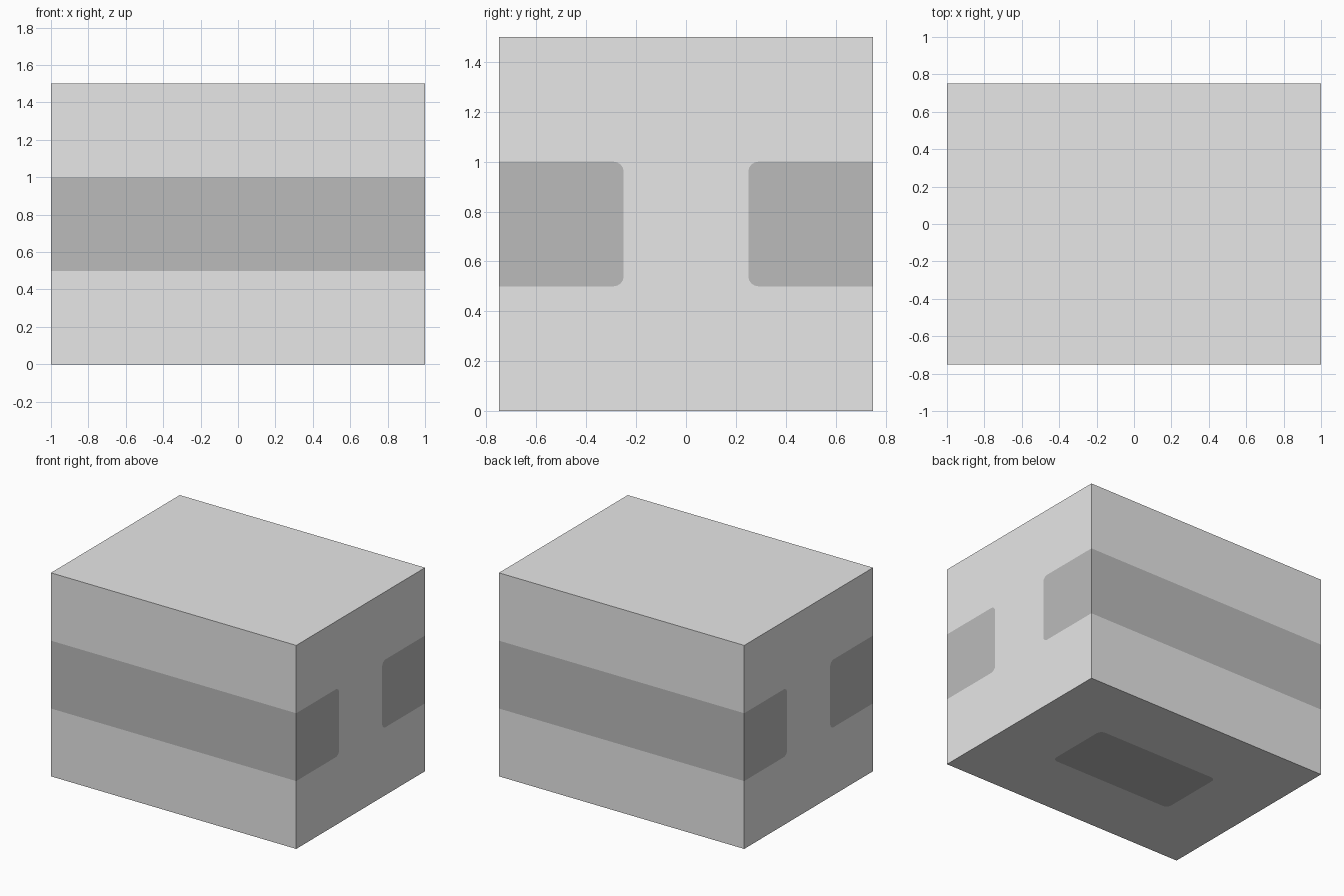
import bpy, bmesh, math

if "Cube" in bpy.data.objects:
    bpy.data.objects.remove(bpy.data.objects["Cube"])

HX, HY, H = 1.0, 0.75, 1.5      # half length, half depth, height
BAND_LO, BAND_HI = 0.5, 1.0     # dark band heights
INNER, R, SEG = 0.25, 0.04, 4   # inner edge of patches, corner radius, arc steps


def material(name, v):
    m = bpy.data.materials.new(name)
    m.diffuse_color = (v, v, v, 1)
    m.use_nodes = True
    m.node_tree.nodes["Principled BSDF"].inputs["Base Color"].default_value = m.diffuse_color
    return m


def arc(cx, cy, start):
    """Quarter circle of points, counter-clockwise from the start angle."""
    return [(cx + R * math.cos(math.radians(start + 90 * i / SEG)),
             cy + R * math.sin(math.radians(start + 90 * i / SEG)))
            for i in range(SEG + 1)]


bm = bmesh.new()


def face(points, dark=False):
    f = bm.faces.new([bm.verts.new(p) for p in points])
    f.material_index = int(dark)


# End faces: two dark patches with rounded inner corners, pale I-shape between
edge = ([(HY, BAND_LO)] + arc(INNER + R, BAND_LO + R, 180)[::1][::-1]
        + arc(INNER + R, BAND_HI - R, 90)[::-1] + [(HY, BAND_HI)])
mirrored = [(-y, z) for y, z in edge]
i_shape = ([(0, 0), (HY, 0)] + edge + [(HY, H), (-HY, H)]
           + mirrored[::-1] + [(-HY, 0)])
for x in (-HX, HX):
    face([(x, y, z) for y, z in i_shape])
    for patch in (edge, mirrored):
        face([(x, y, z) for y, z in patch], True)

# Front and back: dark band between two pale strips
for y in (-HY, HY):
    for lo, hi in ((0, BAND_LO), (BAND_LO, BAND_HI), (BAND_HI, H)):
        face([(-HX, y, lo), (HX, y, lo), (HX, y, hi), (-HX, y, hi)], lo == BAND_LO)

# Top
face([(-HX, -HY, H), (HX, -HY, H), (HX, HY, H), (-HX, HY, H)])

# Underside: rounded dark panel inset in a pale surround made of two halves
PX, PY = 0.5, 0.25
half = [(PX, 0)] + arc(PX - R, PY - R, 0) + arc(-PX + R, PY - R, 90) + [(-PX, 0)]
for s in (-1, 1):
    rim = half + [(-HX, 0), (-HX, HY), (HX, HY), (HX, 0)]
    face([(x, s * y, 0) for x, y in rim])
    face([(x, s * y, 0) for x, y in half], True)

bmesh.ops.remove_doubles(bm, verts=bm.verts, dist=1e-5)
bmesh.ops.recalc_face_normals(bm, faces=bm.faces)

mesh = bpy.data.meshes.new("block")
bm.to_mesh(mesh)
bm.free()
mesh.materials.append(material("light grey", 0.8))
mesh.materials.append(material("mid grey", 0.5))
bpy.context.collection.objects.link(bpy.data.objects.new("block", mesh))
